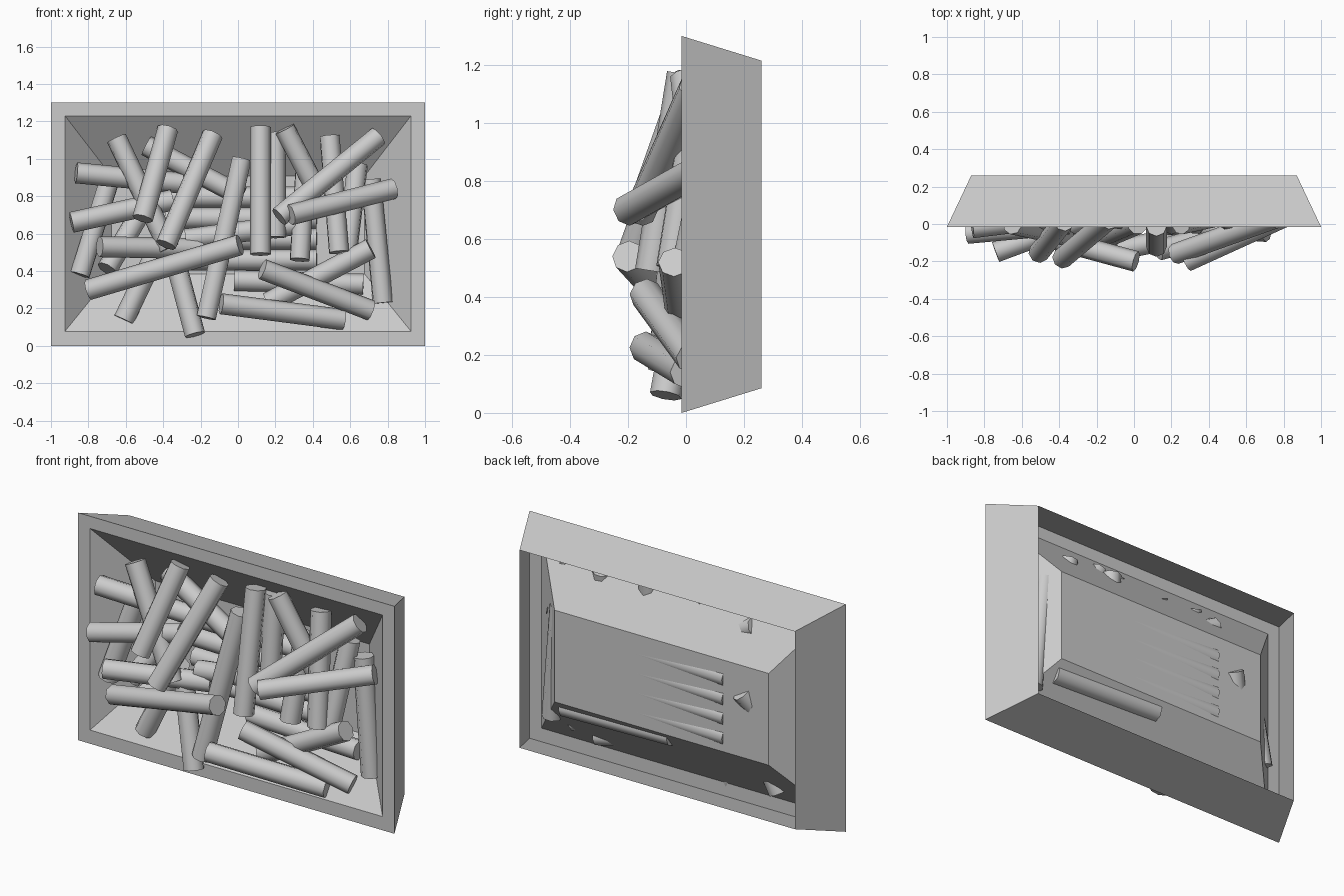
import bpy, bmesh, math
from mathutils import Vector

# Tapered tray: nested rectangular rings (half width, z low, z high, y)
rings = [(0.87, 0.085, 1.215, 0.26),     # open rear edge
         (1.0, 0.0, 1.30, -0.015),       # outer front edge
         (0.925, 0.078, 1.23, -0.015),   # inner edge of the flange
         (0.677, 0.384, 0.908, 0.22)]    # back panel
bm = bmesh.new()
loops = []
for w, lo, hi, y in rings:
    loops.append([bm.verts.new(p) for p in
                  ((-w, y, lo), (w, y, lo), (w, y, hi), (-w, y, hi))])
for a, b in zip(loops, loops[1:]):
    for i in range(4):
        j = (i + 1) % 4
        bm.faces.new((a[i], a[j], b[j], b[i]))
bm.faces.new(loops[-1])
bmesh.ops.recalc_face_normals(bm, faces=bm.faces)
mesh = bpy.data.meshes.new("tray")
bm.to_mesh(mesh)
bm.free()
bpy.context.collection.objects.link(bpy.data.objects.new("tray", mesh))


def log(name, a, b, r=0.056):
    """Octagonal, smooth-sided log between two end centres."""
    a, b = Vector(a), Vector(b)
    d = b - a
    bpy.ops.mesh.primitive_cylinder_add(vertices=8, radius=r, depth=d.length,
                                        location=(a + b) / 2)
    o = bpy.context.object
    o.name = name
    o.rotation_euler = d.to_track_quat('Z', 'Y').to_euler()
    bpy.ops.object.shade_smooth_by_angle(angle=math.radians(60))


# Upright logs, top end to bottom end
upright = [
    ((-.375, .015, 1.16), (-.51, -.155, .68)),
    ((-.135, .025, 1.13), (-.385, -.185, .54)),
    ((-.65, 0, 1.11), (-.37, -.06, .52)),
    ((-.67, .10, .94), (-.845, .035, .38)),
    ((-.36, .02, .55), (-.23, -.07, .06)),
    ((.02, 0, 1.0), (-.17, -.08, .15)),
    ((-.40, .05, .58), (-.61, .03, .14)),
    ((-.50, .21, .75), (-.70, .03, .41)),
    ((.12, -.01, 1.17), (.12, -.12, .49)),
    ((.20, .05, 1.14), (.20, .0, .58)),
    ((.25, 0, 1.16), (.48, .05, .72)),
    ((.49, .05, 1.12), (.54, -.05, .50)),
    ((.64, .10, .97), (.58, 0, .48)),
    ((.36, .09, .94), (.33, .0, .46)),
    ((.71, .12, .89), (.775, .10, .23)),
]
for a, b in upright:
    log("upright_log", a, b)

# Leaning logs, left end to right end
leaning = [
    ((-.865, -.02, .925), (-.30, .05, .87)),
    ((-.89, -.05, .66), (-.35, 0, .78)),
    ((-.74, -.15, .53), (-.20, .05, .52)),
    ((-.80, .02, .30), (.01, -.20, .54)),
    ((-.49, .07, 1.07), (.02, .02, .80)),
    ((.22, -.16, .69), (.75, .03, 1.12)),
    ((.28, -.20, .70), (.83, .05, .84)),
    ((.16, .0, .23), (.71, -.04, .52)),
    ((.13, -.14, .41), (.71, .02, .19)),
    ((-.09, -.14, .225), (.565, 0, .14)),
    ((-.02, .15, .35), (.67, .14, .33)),
    ((-.28, .05, .57), (.32, .05, .65)),
]
for a, b in leaning:
    log("leaning_log", a, b)

# Stacked row of logs against the back panel
for i in range(4):
    z = 0.46 + i * 0.112
    log("back_log", (-.39, .178, z), (.42, .158, z))
